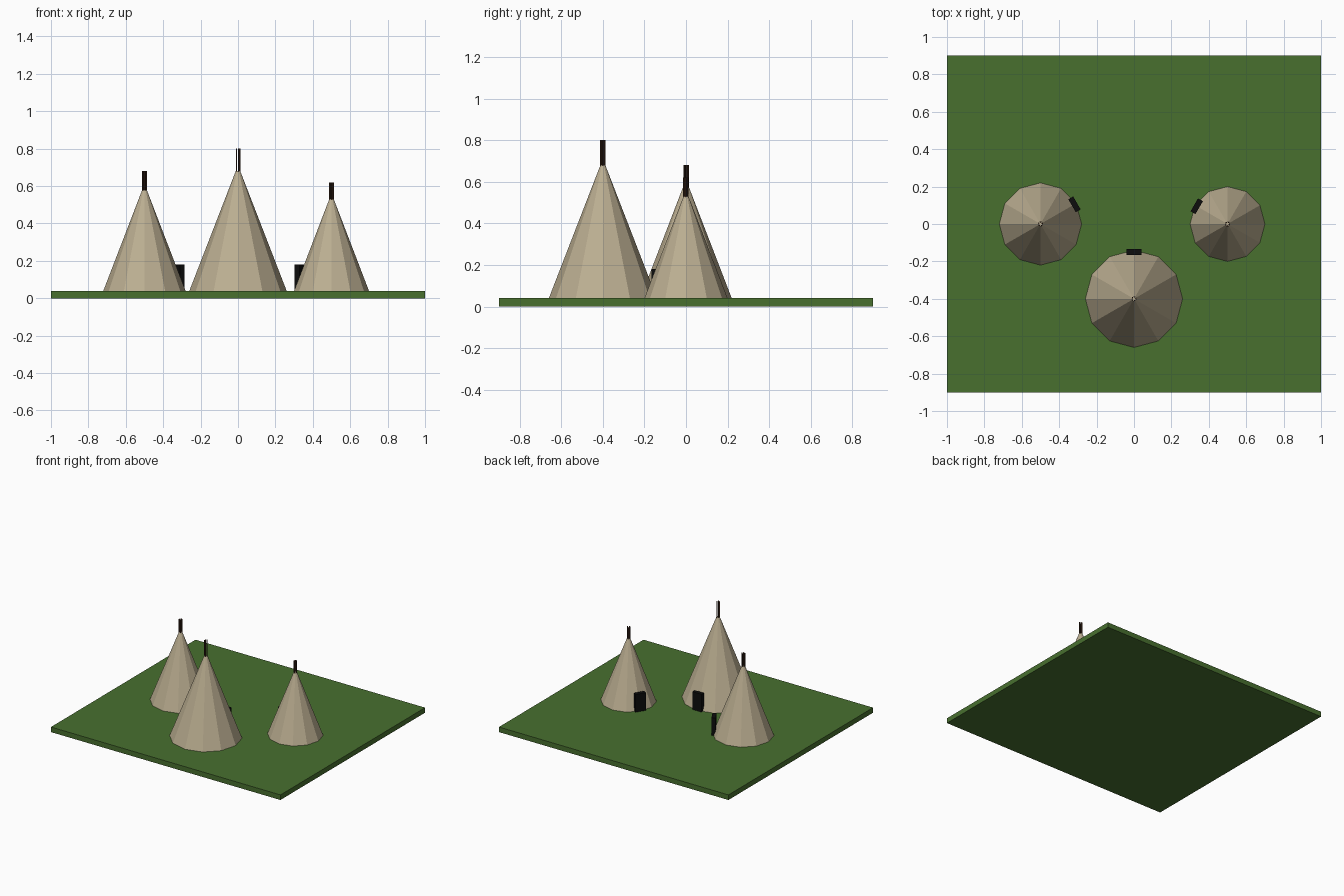
import bpy, bmesh
from math import sin, cos, pi, radians
from mathutils import Matrix, Vector

if "Cube" in bpy.data.objects:
    bpy.data.objects.remove(bpy.data.objects["Cube"])


def mat(name, c):
    m = bpy.data.materials.new(name)
    m.diffuse_color = (*c, 1)
    m.use_nodes = True
    m.node_tree.nodes["Principled BSDF"].inputs["Base Color"].default_value = m.diffuse_color
    return m


GRASS = mat("grass green", (0.065, 0.16, 0.028))
HIDE = mat("hide tan", (0.50, 0.425, 0.285))
WOOD = mat("dark wood", (0.05, 0.022, 0.012))
BLACK = mat("doorway black", (0.004, 0.004, 0.004))


def finish(name, bm, material):
    me = bpy.data.meshes.new(name)
    bm.to_mesh(me)
    bm.free()
    me.materials.append(material)
    ob = bpy.data.objects.new(name, me)
    bpy.context.collection.objects.link(ob)
    return ob


def box(name, size, loc, material, turn=0.0):
    bm = bmesh.new()
    bmesh.ops.create_cube(bm, size=1, matrix=Matrix.Translation(loc)
                          @ Matrix.Rotation(turn, 4, 'Z') @ Matrix.Diagonal((*size, 1)))
    return finish(name, bm, material)


def cone(bm, r1, r2, z0, z1, x, y, sides, turn=0.0):
    bmesh.ops.create_cone(bm, cap_ends=True, segments=sides, radius1=r1, radius2=r2,
                          depth=z1 - z0, matrix=Matrix.Translation((x, y, (z0 + z1) / 2))
                          @ Matrix.Rotation(turn, 4, 'Z'))


G = 0.04  # ground top


def tent(name, x, y, r, top, door_deg):
    a = radians(door_deg)
    # twelve-sided hide cover
    bm = bmesh.new()
    cone(bm, r, 0.012, G, G + 2.5 * r - 0.01, x, y, 12)
    finish(name + "_cover", bm, HIDE)
    # bundle of five thin poles out of the top
    bm = bmesh.new()
    for k in range(5):
        t = a - pi / 2 + 2 * pi * k / 5
        cone(bm, 0.004, 0.004, G + 2.5 * r - 0.04, top,
             x + 0.01 * cos(t), y + 0.01 * sin(t), 6)
    finish(name + "_poles", bm, WOOD)
    # doorway block
    d = r - 0.01
    box(name + "_doorway", (0.03, 0.08, 0.14),
        Vector((x + d * cos(a), y + d * sin(a), G + 0.07)), BLACK, a)


box("ground_slab", (2, 1.8, G), Vector((0, 0, G / 2)), GRASS)
tent("left_tent", -0.5, 0, 0.22, 0.68, 30)
tent("right_tent", 0.5, 0, 0.20, 0.62, 150)
tent("large_tent", 0, -0.4, 0.26, 0.80, 90)
